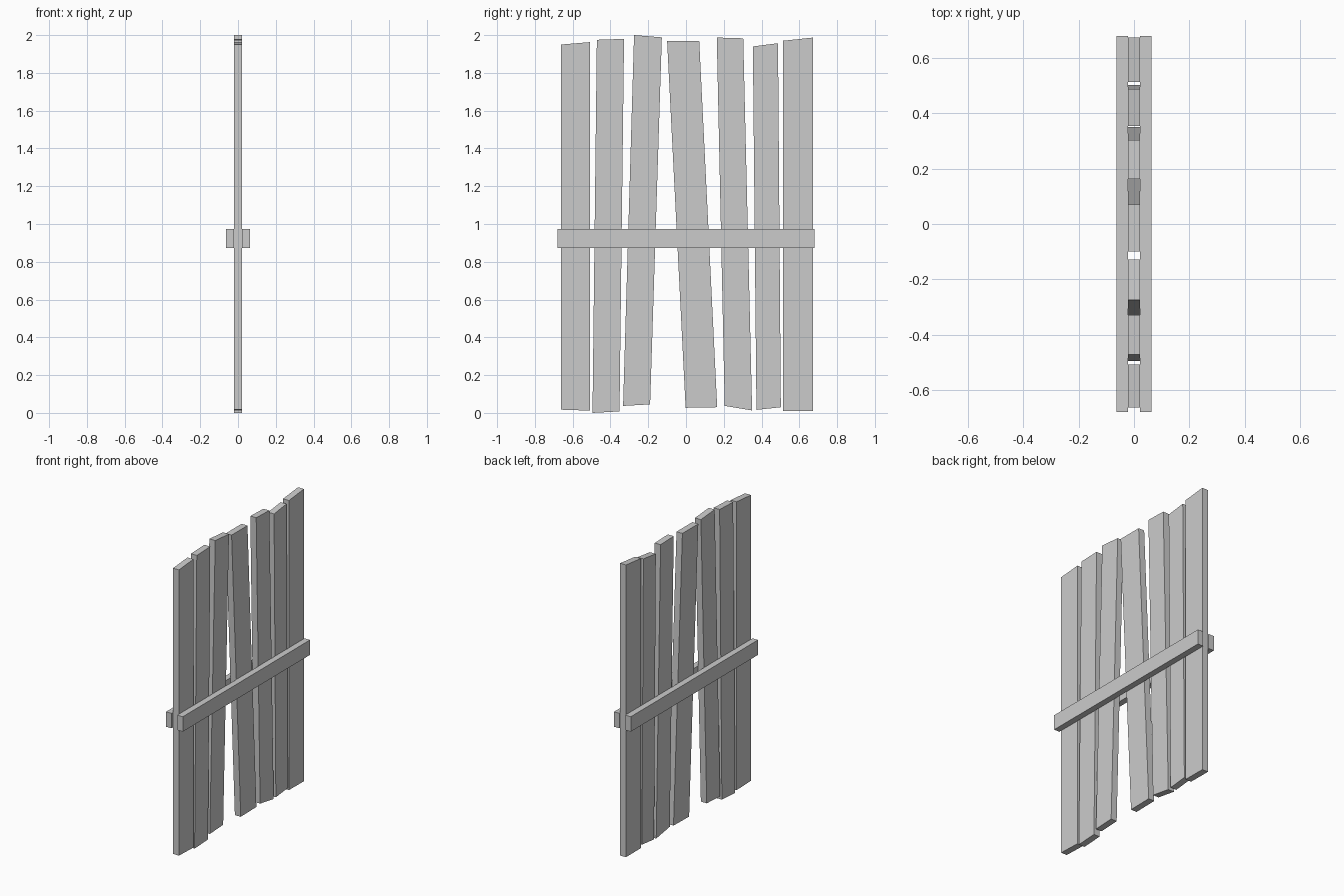
import bpy, bmesh

if "Cube" in bpy.data.objects:
    bpy.data.objects.remove(bpy.data.objects["Cube"])

HALF = 0.022          # half thickness of the planks
RAIL_OUT = 0.063      # outer face of the rails


def slab(name, profile, x0, x1):
    """Extrude a (y, z) outline along x from x0 to x1."""
    bm = bmesh.new()
    face = bm.faces.new([bm.verts.new((x0, y, z)) for y, z in profile])
    ext = bmesh.ops.extrude_face_region(bm, geom=[face])
    moved = [v for v in ext["geom"] if isinstance(v, bmesh.types.BMVert)]
    bmesh.ops.translate(bm, verts=moved, vec=(x1 - x0, 0, 0))
    bmesh.ops.recalc_face_normals(bm, faces=bm.faces)
    mesh = bpy.data.meshes.new(name)
    bm.to_mesh(mesh)
    bm.free()
    obj = bpy.data.objects.new(name, mesh)
    bpy.context.collection.objects.link(obj)
    return obj


# Uneven upright planks: bottom left, bottom right, top right, top left
planks = [
    [(-0.663, 0.017), (-0.508, 0.012), (-0.508, 1.963), (-0.663, 1.950)],
    [(-0.495, 0.000), (-0.352, 0.008), (-0.328, 1.980), (-0.472, 1.975)],
    [(-0.333, 0.037), (-0.190, 0.045), (-0.128, 1.988), (-0.275, 2.000)],
    [(-0.002, 0.027), (0.165, 0.030), (0.070, 1.970), (-0.100, 1.970)],
    [(0.205, 0.037), (0.350, 0.013), (0.303, 1.983), (0.163, 1.987)],
    [(0.373, 0.016), (0.502, 0.030), (0.487, 1.957), (0.354, 1.940)],
    [(0.513, 0.011), (0.673, 0.010), (0.673, 1.987), (0.513, 1.970)],
]
for i, outline in enumerate(planks, 1):
    slab(f"plank_{i}", outline, -HALF, HALF)

# Cross rails clamping the planks on both sides
rail = [(-0.68, 0.873), (0.68, 0.873), (0.68, 0.974), (-0.68, 0.974)]
slab("rail_right", rail, HALF, RAIL_OUT)
slab("rail_left", rail, -RAIL_OUT, -HALF)
